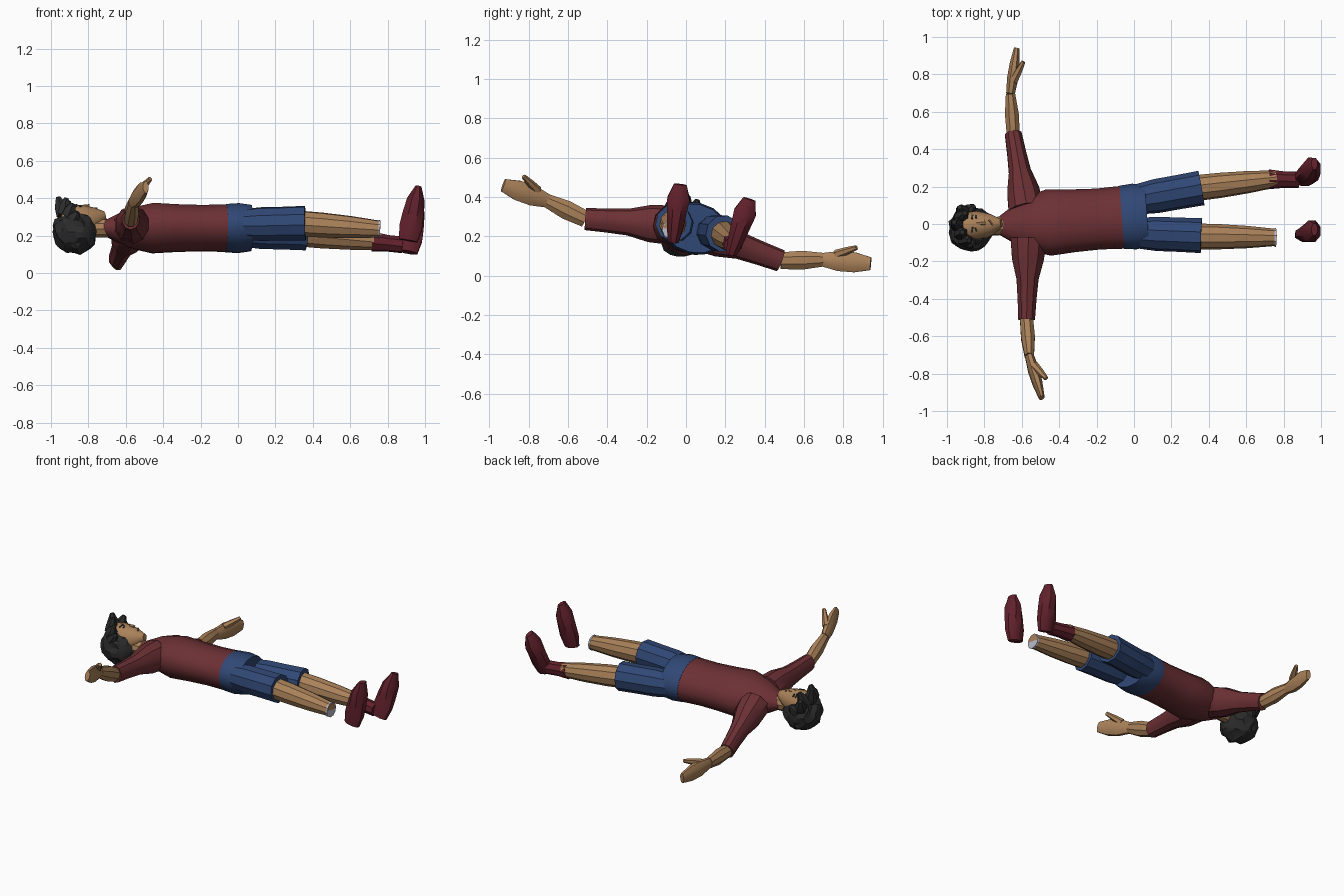
import bpy, bmesh, math, random
from mathutils import Vector, Matrix
from mathutils.bvhtree import BVHTree

random.seed(4)
default_cube = bpy.data.objects.get("Cube")
if default_cube:
    bpy.data.objects.remove(default_cube, do_unlink=True)


def material(name, *rgb):
    made = bpy.data.materials.new(name)
    made.use_nodes = True
    made.diffuse_color = (*rgb, 1)
    shader = made.node_tree.nodes["Principled BSDF"]
    shader.inputs["Base Color"].default_value = (*rgb, 1)
    shader.inputs["Roughness"].default_value = 0.9
    return made


SKIN = material("tan skin", 0.4, 0.22, 0.1)
SHIRT = material("maroon shirt", 0.15, 0.03, 0.035)
SHORTS = material("blue shorts", 0.03, 0.065, 0.18)
HAIR = material("charcoal hair", 0.025, 0.025, 0.025)
SHOE = material("dark red shoe", 0.12, 0.015, 0.025)
SOCK = material("pale grey sock", 0.5, 0.5, 0.6)
LIP = material("brown lip", 0.2, 0.08, 0.05)

# The body lies along x and is rolled a little about its length
roll = Matrix.Rotation(math.radians(-12), 3, "X")
ALONG = Vector((1, 0, 0))
ACROSS = roll @ Vector((0, 1, 0))
UP = roll @ Vector((0, 0, 1))
CENTRE = Vector((0, 0.04, 0.24))
SPINE = Vector((1, 0.07, 0))


def body(along, across=0, up=0):
    """Turn a place on the upright-symmetric body into a world position."""
    return CENTRE + SPINE * along + ACROSS * across + UP * up


def finish(name, bm, mat, angle=35):
    bmesh.ops.recalc_face_normals(bm, faces=bm.faces)
    mesh = bpy.data.meshes.new(name)
    bm.to_mesh(mesh)
    bm.free()
    mesh.materials.append(mat)
    part = bpy.data.objects.new(name, mesh)
    bpy.context.collection.objects.link(part)
    bpy.ops.object.select_all(action="DESELECT")
    bpy.context.view_layer.objects.active = part
    part.select_set(True)
    bpy.ops.object.shade_smooth_by_angle(angle=math.radians(angle))
    return part


def loft(name, mat, start, end, radii, wide=ACROSS, depth=(1, 1), sides=10):
    """Skin evenly spaced rounded rings; depth is a start and end ratio."""
    bm = bmesh.new()
    way = (end - start).normalized()
    v = way.cross(wide).normalized()
    u = v.cross(way)
    rings = []
    for i, radius in enumerate(radii):
        part_way = i / (len(radii) - 1)
        ratio = depth[0] + (depth[1] - depth[0]) * part_way
        middle = start.lerp(end, part_way)
        turns = [math.tau * (k + 0.5) / sides for k in range(sides)]
        rings.append([bm.verts.new(middle + radius * (u * math.cos(t)
                                   + v * math.sin(t) * ratio)) for t in turns])
    for near, far in zip(rings, rings[1:]):
        for k in range(sides):
            bm.faces.new((near[k - 1], near[k], far[k], far[k - 1]))
    bm.faces.new(rings[0])
    bm.faces.new(rings[-1])
    return finish(name, bm, mat)


# Trunk
TRUNK = (0.75, 0.75)
loft("shirt_body", SHIRT, body(-0.72), body(-0.06),
     (0.05, 0.14, 0.18, 0.17, 0.165, 0.17), depth=TRUNK, sides=14)
loft("shorts_hips", SHORTS, body(-0.065), body(0.07),
     (0.172, 0.178, 0.165), depth=TRUNK, sides=14)

for label, side in (("left", 1), ("right", -1)):
    # Legs
    loft(label + "_shorts_leg", SHORTS, body(0, side * 0.09),
         body(0.36, side * 0.13), (0.08, 0.092, 0.092, 0.094))
    loft(label + "_calf", SKIN, body(0.3, side * 0.13),
         body(0.76, side * 0.16, -0.04), (0.07, 0.068, 0.06, 0.046))
    # Shoes stand up from heel to toe
    loft(label + "_shoe", SHOE, body(0.91, side * 0.15, -0.1),
         body(0.965, side * 0.18, 0.19), (0.03, 0.045, 0.053, 0.062, 0.035),
         depth=(1.8, 0.5), sides=8)

    # Arms swing a little toward the feet on one side
    def arm(along, out, up):
        return body(along - side * 0.07 * out, side * out, up)

    shoulder, cuff = arm(-0.57, 0.08, 0), arm(-0.61, 0.51, -0.06)
    wrist, tips = arm(-0.61, 0.72, -0.01), arm(-0.56, 0.96, 0.02)
    loft(label + "_sleeve", SHIRT, shoulder, cuff,
         (0.1, 0.09, 0.062, 0.053, 0.047), ALONG, (1, 1.2))
    loft(label + "_forearm", SKIN, cuff, wrist,
         (0.038, 0.04, 0.027), ALONG, (1.2, 1.4), 8)
    loft(label + "_hand", SKIN, wrist, tips,
         (0.025, 0.032, 0.028, 0.016), ALONG, (1.5, 2.2), 8)
    loft(label + "_thumb", SKIN, arm(-0.59, 0.78, 0.03), arm(-0.53, 0.87, 0.085),
         (0.024, 0.02, 0.012), ALONG, sides=6)

# One ankle shows a sock edge, the other a shoe cuff
ankle = body(0.75, -0.16, -0.04)
loft("sock_rim", SOCK, ankle, ankle + ALONG * 0.01, (0.05, 0.05))
loft("left_shoe_cuff", SHOE, body(0.72, 0.16, -0.04), body(0.88, 0.15, -0.06),
     (0.054, 0.045, 0.045), sides=8)

# Neck and head, chin first
loft("neck", SKIN, body(-0.68), body(-0.82), (0.05, 0.05))
head = loft("head", SKIN, body(-0.71, 0, 0.07), body(-0.93, 0, 0.01),
            (0.022, 0.052, 0.07, 0.082, 0.084, 0.06), depth=(1, 1.3), sides=12)
loft("nose", SKIN, body(-0.845, 0, 0.115), body(-0.795, 0, 0.115),
     (0.008, 0.014, 0.016), sides=6)

# Painted face: thin plates laid on the head
surface = BVHTree.FromPolygons([v.co for v in head.data.vertices],
                               [p.vertices for p in head.data.polygons])


def plate(name, mat, along, across, width):
    spot, normal, *rest = surface.ray_cast(body(along, across, 1), -UP)
    turn = normal.to_track_quat("Z", "Y").to_matrix().to_4x4()
    size = Matrix.Diagonal((width, 0.01, 0.008, 1))
    bm = bmesh.new()
    bmesh.ops.create_cube(bm, size=1,
                          matrix=Matrix.Translation(spot) @ turn @ size)
    # Lay the plate's long side across the face
    spin = Matrix.Rotation(math.pi / 2, 3, normal)
    long_side = turn.to_3x3() @ Vector((1, 0, 0))
    if abs(long_side.dot(ACROSS)) < 0.7:
        bmesh.ops.rotate(bm, cent=spot, matrix=spin, verts=bm.verts)
    finish(name, bm, mat)


for label, side in (("left", 1), ("right", -1)):
    plate(label + "_eye", HAIR, -0.845, side * 0.035, 0.022)
    plate(label + "_brow", HAIR, -0.865, side * 0.035, 0.032)
plate("mouth", LIP, -0.765, 0, 0.035)

# Hair: a ragged cap round the back and crown, open over the face
bm = bmesh.new()
bmesh.ops.create_icosphere(bm, subdivisions=3, radius=0.12)
for v in bm.verts:
    v.co = body(-0.87, 0, -0.02) + v.co * random.uniform(0.92, 1.08)
finish("hair_cap", bm, HAIR, 20)

# Tufts round the hairline, tallest at the crown
for i in range(7):
    angle = math.pi * (i / 6 - 0.5)
    crown, flank = math.cos(angle), math.sin(angle)
    root = body(-0.885 - 0.05 * crown, 0.08 * flank, 0.03 + 0.04 * crown)
    lean = Vector((random.uniform(-0.03, 0.03), 0.025 * flank, 0))
    loft("hair_tuft", HAIR, root, root + lean + UP * (0.04 + 0.06 * crown),
         (0.04, 0.036, 0.013), ALONG, sides=6)
